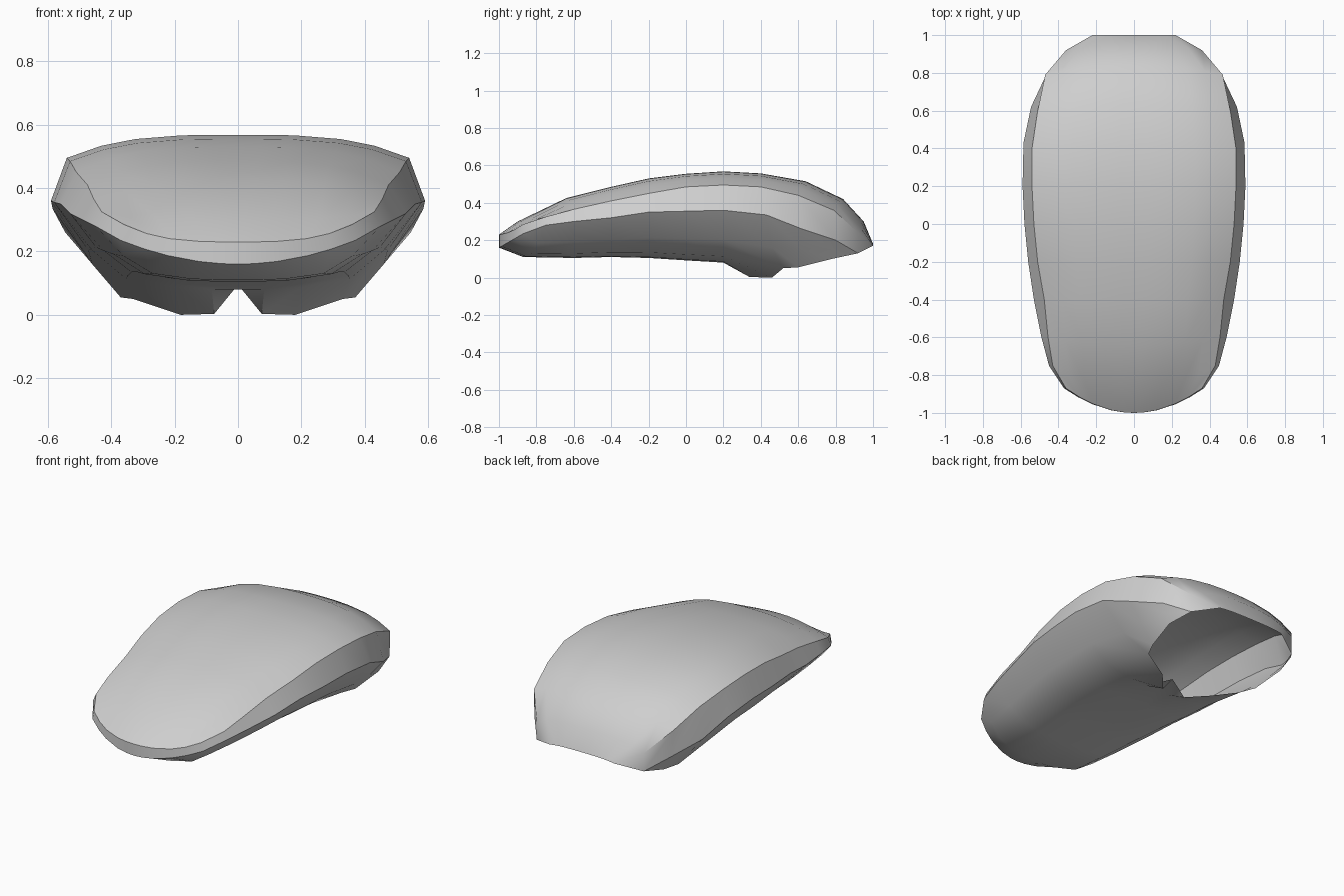
import bpy, bmesh, math

cube = bpy.data.objects.get("Cube")
if cube:
    bpy.data.objects.remove(cube, do_unlink=True)

# One grey for the whole shell
grey = bpy.data.materials.new("light grey")
grey.use_nodes = True
grey.diffuse_color = (0.62, 0.62, 0.62, 1)
grey.node_tree.nodes["Principled BSDF"].inputs["Base Color"].default_value = (0.62, 0.62, 0.62, 1)

# Guide lines running front to back, one entry per cross-section
crown = [(-1, .23), (-.9, .30), (-.64, .425), (-.4, .485), (-.2, .53), (0, .555),
         (.2, .568), (.4, .557), (.64, .515), (.84, .42), (.95, .30), (1, .18)]
ridge = [(.36, -.87, .285), (.43, -.75, .325), (.455, -.6, .365), (.475, -.4, .41),
         (.51, -.2, .45), (.53, 0, .485), (.54, .2, .495), (.54, .4, .485),
         (.51, .6, .44), (.47, .79, .36), (.36, .92, .24), (.22, 1, .17)]
rim = [(.37, -.87, .235), (.45, -.75, .28), (.49, -.6, .30), (.53, -.4, .32),
       (.56, -.2, .35), (.58, 0, .355), (.59, .2, .36), (.585, .43, .335),
       (.545, .62, .26), (.46, .8, .2), (.36, .92, .13), (.22, 1, .17)]
keel = [(-1, .16), (-.87, .11), (-.6, .105), (-.4, .11), (-.2, .105), (0, .092), (.2, .08)]

# Pinched lip at the front of the opening, then the opening's side edges
lip = [(0, .33, .095), (.075, .34, .003), (.18, .46, 0), (.33, .52, .05), (.46, .46, .16)]
opening_edge = {8: (.37, .6, .055), 9: (.4, .78, .10), 10: (.36, .92, .13)}

STEPS = [0, .14, .33, .6, .8, 1]
BELLY = [0, 0, .02, .12, .44, 1]


def top_row(i):
    (yc, zc), (x, y, z) = crown[i], ridge[i]
    return [(x * t, yc + (y - yc) * t ** 2, zc + (z - zc) * t ** 3.3) for t in STEPS]


def under_row(i):
    x, y, z = rim[i]
    if i < 7:
        yc, zc = keel[i]
        lift = [t * t for t in STEPS] if i == 0 else BELLY
        return [(x * t, yc + (y - yc) * t ** 2, zc + (z - zc) * f)
                for t, f in zip(STEPS, lift)]
    if i == 7:
        return lip + [rim[i]]
    if i in opening_edge:
        e = opening_edge[i]
        mid = tuple((a + b) / 2 for a, b in zip(e, rim[i]))
        return [None, None, None, e, mid, rim[i]]
    return [None] * 5 + [rim[i]]


bm = bmesh.new()


def make_verts(points):
    return [bm.verts.new(p) if p else None for p in points]


def face(*verts):
    if all(verts):
        bm.faces.new(verts)


tops = [make_verts(top_row(i)) for i in range(12)]
unders = [make_verts(under_row(i)) for i in range(12)]
rings = [a + b[::-1] for a, b in zip(tops, unders)]

# Back, rim band and belly
for a, b in zip(rings, rings[1:]):
    for j in range(11):
        face(a[j], a[j + 1], b[j + 1], b[j])
# Front rim band
for j in range(5):
    face(unders[0][j], unders[0][j + 1], tops[0][j + 1], tops[0][j])
# Last rim corner behind the side edge
bmesh.ops.remove_doubles(bm, verts=bm.verts[:], dist=0.0005)
bmesh.ops.dissolve_degenerate(bm, edges=bm.edges[:], dist=0.0005)

mesh = bpy.data.meshes.new("shell")
bm.to_mesh(mesh)
bm.free()
mesh.materials.append(grey)
shell = bpy.data.objects.new("shell", mesh)
bpy.context.collection.objects.link(shell)

# Mirror the half shell across its centre line
mirror = shell.modifiers.new("Mirror", 'MIRROR')
mirror.use_axis[0] = True
mirror.use_clip = True
mirror.merge_threshold = 0.001

bpy.ops.object.select_all(action='DESELECT')
shell.select_set(True)
bpy.context.view_layer.objects.active = shell
bpy.ops.object.shade_smooth_by_angle(angle=math.radians(32))
